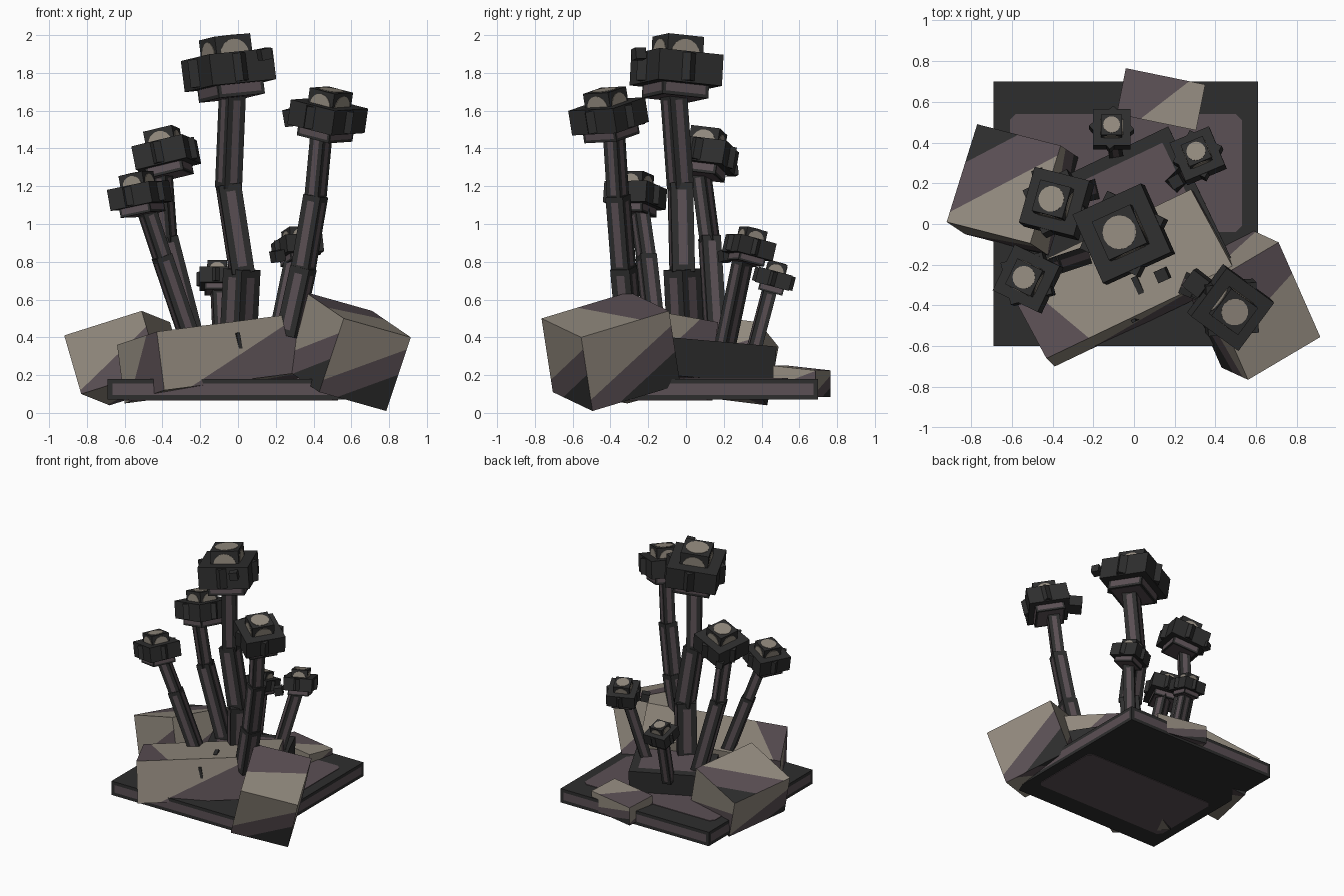
import bpy, bmesh, math
from mathutils import Vector, Matrix

cube = bpy.data.objects.get("Cube")
if cube:
    bpy.data.objects.remove(cube)


def make_material(name, rgb):
    m = bpy.data.materials.new(name)
    m.use_nodes = True
    m.diffuse_color = (*rgb, 1)
    m.node_tree.nodes["Principled BSDF"].inputs["Base Color"].default_value = (*rgb, 1)
    return m


MATS = [make_material("pale_stone", (0.29, 0.255, 0.21)),
        make_material("plum_grey", (0.105, 0.08, 0.09)),
        make_material("charcoal", (0.027, 0.027, 0.027))]
STONE, PLUM, DARK = range(3)


def finish(bm, name):
    mesh = bpy.data.meshes.new(name)
    bm.to_mesh(mesh)
    bm.free()
    for m in MATS:
        mesh.materials.append(m)
    obj = bpy.data.objects.new(name, mesh)
    bpy.context.collection.objects.link(obj)
    return obj


def add_box(bm, size, matrix, rim=0.0, keep=lambda n: True):
    """Dark box; faces whose local normal passes keep() get a plum inset."""
    new = bmesh.ops.create_cube(bm, size=1, matrix=Matrix.Diagonal((*size, 1)))["verts"]
    faces = list({f for v in new for f in v.link_faces})
    for f in faces:
        f.material_index = DARK
        f.normal_update()
    if rim:
        inner = [f for f in faces if keep(f.normal)]
        bmesh.ops.inset_individual(bm, faces=inner, thickness=rim, use_even_offset=True)
        for f in inner:
            f.material_index = PLUM
        new = list({v for f in faces for v in f.verts} |
                   {v for g in faces for e in g.edges for h in e.link_faces for v in h.verts})
    bmesh.ops.transform(bm, matrix=matrix, verts=new)


def place(loc, front_tilt=0, side_tilt=0, yaw=0):
    r = math.radians
    return (Matrix.Translation(loc) @ Matrix.Rotation(r(side_tilt), 4, 'X')
            @ Matrix.Rotation(r(-front_tilt), 4, 'Y') @ Matrix.Rotation(r(yaw), 4, 'Z'))


# Rocks: skewed blocks whose faces are cut into diagonal colour bands
def band_face(bm, o, a, b, centre, rule):
    wa, wb, t1, t2 = rule
    face = bm.faces.new([bm.verts.new(p) for p in (o, o + a, o + a + b, o + b)])
    face.normal_update()
    if face.normal.dot(face.calc_center_median() - centre) < 0:
        face.normal_flip()
    g = a * (wa / a.length_squared) + b * (wb / b.length_squared)
    faces = [face]
    for t in (t1, t2):
        geom = list({x for f in faces for x in (f, *f.edges, *f.verts)})
        cut = bmesh.ops.bisect_plane(bm, geom=geom, plane_co=o + g * (t / g.length_squared), plane_no=g)
        faces = [x for x in cut["geom"] if isinstance(x, bmesh.types.BMFace)]
    for f in faces:
        s = g.dot(f.calc_center_median() - o)
        f.material_index = STONE if s < t1 else PLUM if s < t2 else DARK


def rock(name, o, u, v, d, top_rule, side_rule):
    o, u, v, d = map(Vector, (o, u, v, d))
    c = o + (u + v + d) / 2
    bm = bmesh.new()
    band_face(bm, o, u, v, c, top_rule)
    for corner, along in ((o, u), (o + u, v), (o + u + v, -u), (o + v, -v)):
        band_face(bm, corner, along, d, c, side_rule)
    band_face(bm, o + d, u, v, c, side_rule)
    finish(bm, name)


rock("front_rock", (-.43, -.66, .43), (.92, .44, .12), (-.21, .39, -.07), (.04, -.04, -.31),
     (-1, -.2, -.22, 3), (1, .63, .75, 1.7))
rock("left_front_rock", (.56, -.765, .50), (.355, .21, -.10), (-.205, .465, .14), (-.13, .06, -.39),
     (-.3, 1, .4, .95), (.65, 1, .85, 1.2))
rock("right_rock", (-.92, .01, .41), (.41, -.105, .13), (.15, .48, -.06), (.09, -.06, -.31),
     (-.8, 1, .1, .6), (.65, 1, .95, 1.4))
rock("back_rock", (-.085, .54, .25), (.39, -.08, 0), (.045, .225, -.025), (0, 0, -.14),
     (-1, .5, -.3, 3), (.65, 1, .85, 1.3))

# Base slab with plum side panels
bm = bmesh.new()
add_box(bm, (1.3, 1.3, .11), place((-.04, .05, .125)), .025, lambda n: abs(n.z) < .5)
finish(bm, "base_slab")


# Chamfered plum panels on the top and underside of the slab
def panel(name, y, z):
    bm = bmesh.new()
    hx, hy, c = .57, .29, .03
    pts = []
    for sx, sy in ((1, 1), (-1, 1), (-1, -1), (1, -1)):
        pair = [(sx * hx, sy * (hy - c)), (sx * (hx - c), sy * hy)]
        pts += pair if sx * sy > 0 else pair[::-1]
    f = bm.faces.new([bm.verts.new((px - .04, py + y, z)) for px, py in pts])
    f.material_index = PLUM
    ext = bmesh.ops.extrude_face_region(bm, geom=[f])
    bmesh.ops.translate(bm, vec=(0, 0, .006),
                        verts=[x for x in ext["geom"] if isinstance(x, bmesh.types.BMVert)])
    bmesh.ops.recalc_face_normals(bm, faces=bm.faces)
    finish(bm, name)


panel("base_top_panel", .25, .178)
panel("base_under_panel", -.15, .066)

# Dark step slab behind the front rock
bm = bmesh.new()
add_box(bm, (.60, .74, .2), place((.06, .01, .28), 2, -4, 25.5), .06, lambda n: n.z > .5)
finish(bm, "step_slab")


def stem(name, points, widths):
    bm = bmesh.new()
    for p, q, w in zip(points, points[1:], widths):
        p, q = Vector(p), Vector(q)
        axis = q - p
        turn = axis.to_track_quat('Z', 'Y').to_matrix().to_4x4()
        add_box(bm, (w, w, axis.length + .02), Matrix.Translation((p + q) / 2) @ turn,
                w * .3, lambda n: abs(n.z) < .5)
    finish(bm, name)


def head(name, loc, s, tilt, side_tilt, yaw):
    base = place(loc, tilt, side_tilt, yaw)
    up = lambda z: base @ Matrix.Translation((0, 0, z * s))
    bm = bmesh.new()
    add_box(bm, (s, s, .45 * s), base)
    add_box(bm, (.85 * s, .85 * s, .4 * s), base @ Matrix.Rotation(math.radians(40), 4, 'Z'))
    add_box(bm, (.72 * s, .72 * s, .25 * s), up(-.28), .05 * s, lambda n: n.z < .5)
    add_box(bm, (.56 * s, .56 * s, .56 * s), up(.2))
    finish(bm, name + "_cap")
    # Round pale spots on the crown's top and sides
    bm = bmesh.new()
    turns = [Matrix.Identity(4)] + [Matrix.Rotation(k * math.pi / 2, 4, 'Z')
                                    @ Matrix.Rotation(math.pi / 2, 4, 'X') for k in range(4)]
    for t in turns:
        bmesh.ops.create_cone(bm, cap_ends=True, segments=16, radius1=.225 * s, radius2=.225 * s, depth=.006,
                              matrix=up(.2) @ t @ Matrix.Translation((0, 0, .28 * s)))
    finish(bm, name + "_spots")


# Mushrooms: head placement, size, tilts, yaw, then stem path and widths
mushrooms = {
    "tall_mushroom": (((-.05, -.05, 1.815), .37, 7, -3, 24),
                      [(0, 0, .35), (.02, -.02, .75), (-.05, -.03, 1.2), (-.03, -.065, 1.68)], (.14, .12, .105)),
    "left_mushroom": (((.475, -.41, 1.57), .295, -8, 9, -37),
                      [(.27, -.3, .42), (.345, -.33, .76), (.41, -.36, 1.14), (.44, -.38, 1.46)], (.11, .10, .085)),
    "right_back_mushroom": (((-.38, .10, 1.365), .285, 11, -10, -16),
                            [(-.23, .16, .36), (-.375, .125, .92), (-.40, .08, 1.26)], (.1, .08)),
    "right_front_mushroom": (((-.52, -.27, 1.15), .25, 10, -4, -26),
                             [(-.25, -.16, .38), (-.40, -.21, .82), (-.48, -.245, 1.06)], (.09, .08)),
    "small_left_mushroom": (((.315, .335, .875), .21, 6, -13, 22),
                            [(.2, .2, .32), (.30, .30, .80)], (.08,)),
    "small_back_mushroom": (((-.11, .465, .71), .185, 0, -15, 0),
                            [(-.09, .35, .3), (-.105, .44, .64)], (.07,)),
}
for name, (h, path, widths) in mushrooms.items():
    head(name, *h)
    stem(name + "_stem", path, widths)

# Little knobs on the caps and pegs on the front rock
details = {
    "tall_cap_knob": ((.14, -.25, 1.90), (.06, .06, .06), 25),
    "left_cap_knob": ((.31, -.29, 1.57), (.1, .1, .09), -37),
    "back_cap_knob": ((-.47, .245, 1.28), (.05, .05, .05), 20),
    "small_cap_knob": ((.21, .21, .83), (.06, .06, .06), 30),
    "rock_face_peg": ((0, -.46, .38), (.02, .04, .09), 25),
    "rock_top_peg": ((.02, -.3, .47), (.03, .09, .03), 25),
}
for name, (loc, size, yaw) in details.items():
    bm = bmesh.new()
    add_box(bm, size, place(loc, 10, 5, yaw))
    finish(bm, name)
